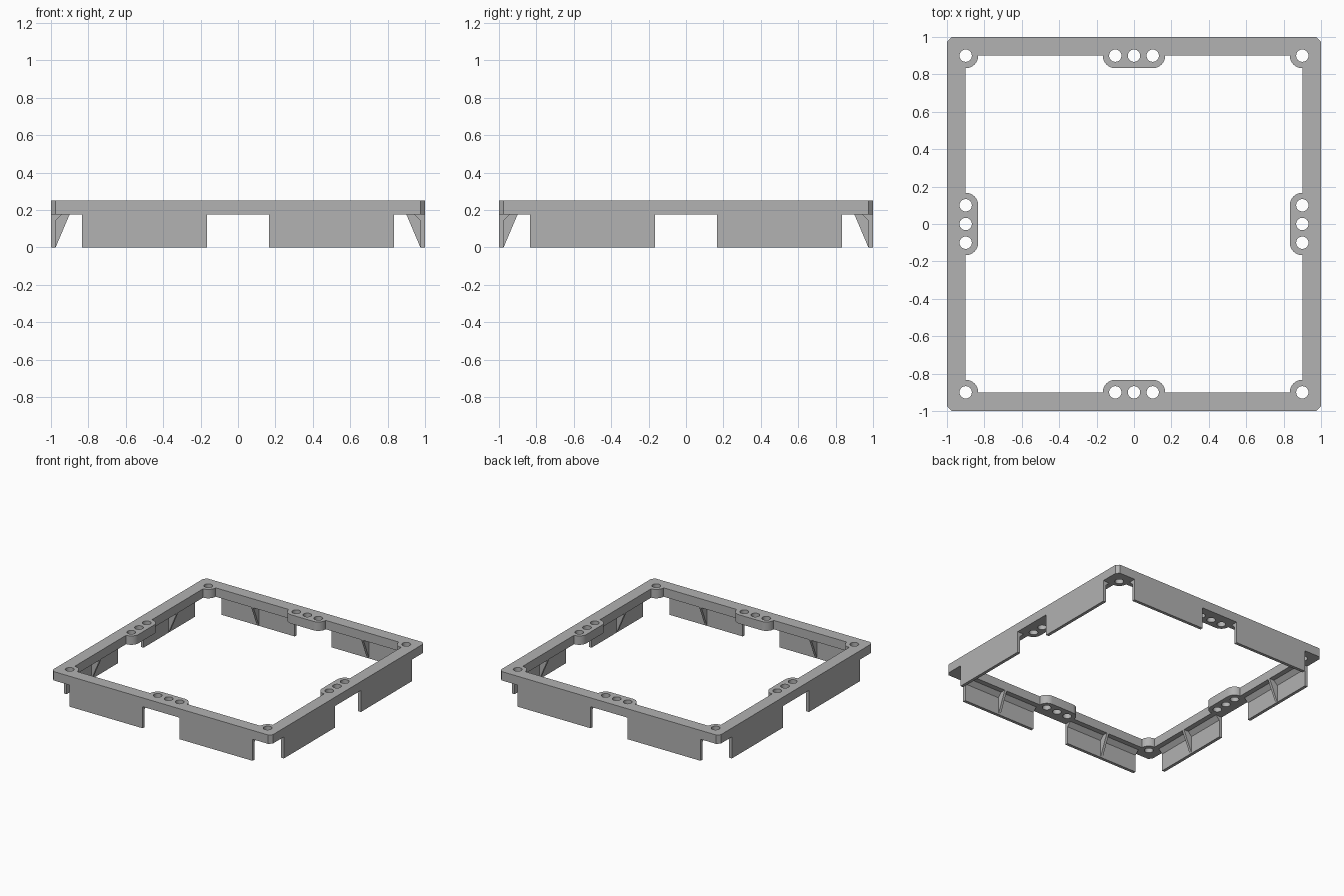
import bpy, bmesh
from math import radians, cos, sin
from mathutils import Matrix, Vector

default = bpy.data.objects.get("Cube")
if default:
    bpy.data.objects.remove(default)

HALF, INNER, TOP, UNDER = 1.0, 0.9, 0.25, 0.177
WALL, PAD, HOLE, CHAMFER = 0.975, 0.067, 0.033, 0.025

grey = bpy.data.materials.new("grey plastic")
grey.use_nodes = True
colour = (0.445, 0.445, 0.445, 1)
grey.diffuse_color = colour
grey.node_tree.nodes["Principled BSDF"].inputs["Base Color"].default_value = colour


def arc(cx, cy, r, start, end, steps):
    angles = [radians(start + (end - start) * i / steps) for i in range(steps + 1)]
    return [(cx + r * cos(a), cy + r * sin(a)) for a in angles]


def four_turns(points):
    """Repeat a run of 2D points on all four sides."""
    turned = []
    for k in range(4):
        m = Matrix.Rotation(radians(90 * k), 2)
        turned += [m @ Vector(p) for p in points]
    return turned


# Flat top frame: chamfered outline, opening with rounded pads, screw holes
outline = four_turns([(HALF, HALF - CHAMFER), (HALF - CHAMFER, HALF)])
opening = four_turns(arc(INNER, INNER, PAD, 270, 180, 10)
                     + arc(0.1, INNER, PAD, 0, -90, 10)
                     + arc(-0.1, INNER, PAD, -90, -180, 10))
loops = [outline, opening]
for x in (-0.1, 0, 0.1, INNER):
    for cx, cy in four_turns([(x, INNER)]):
        loops.append(arc(cx, cy, HOLE, 0, 360, 32)[:-1])

curve = bpy.data.curves.new("frame_profile", "CURVE")
curve.dimensions, curve.fill_mode = "2D", "BOTH"
curve.extrude = (TOP - UNDER) / 2
for loop in loops:
    spline = curve.splines.new("POLY")
    spline.points.add(len(loop) - 1)
    for point, (x, y) in zip(spline.points, loop):
        point.co = (x, y, 0, 1)
    spline.use_cyclic_u = True
helper = bpy.data.objects.new("frame_profile", curve)
bpy.context.collection.objects.link(helper)
bpy.context.view_layer.update()
evaluated = helper.evaluated_get(bpy.context.evaluated_depsgraph_get())
frame_mesh = bpy.data.meshes.new_from_object(evaluated)
bpy.data.objects.remove(helper)


def finish(name, bm, mesh):
    bmesh.ops.recalc_face_normals(bm, faces=bm.faces)
    bm.to_mesh(mesh)
    bm.free()
    mesh.materials.clear()
    mesh.materials.append(grey)
    ob = bpy.data.objects.new(name, mesh)
    bpy.context.collection.objects.link(ob)
    return ob


bm = bmesh.new()
bm.from_mesh(frame_mesh)
bmesh.ops.remove_doubles(bm, verts=bm.verts, dist=0.0001)
bmesh.ops.translate(bm, verts=bm.verts, vec=(0, 0, (TOP + UNDER) / 2))
frame = finish("top_frame", bm, frame_mesh)
bpy.ops.object.select_all(action="DESELECT")
frame.select_set(True)
bpy.context.view_layer.objects.active = frame
bpy.ops.object.shade_smooth_by_angle(angle=radians(30))


def prism(name, profile, start, end, turn):
    """Extrude an (outward, z) profile along one side of the frame."""
    bm = bmesh.new()
    face = bm.faces.new([bm.verts.new((r, start, z)) for r, z in profile])
    new = bmesh.ops.extrude_face_region(bm, geom=[face])["geom"]
    moved = [v for v in new if isinstance(v, bmesh.types.BMVert)]
    bmesh.ops.translate(bm, verts=moved, vec=(0, end - start, 0))
    bm.transform(Matrix.Rotation(radians(turn), 4, "Z"))
    finish(name, bm, bpy.data.meshes.new(name))


# Skirt walls with a chamfered root, each braced by a triangular rib
wall = [(HALF, 0), (HALF, UNDER), (WALL - 0.033, UNDER), (WALL, UNDER - 0.033), (WALL, 0)]
rib = [(WALL, 0), (WALL, UNDER), (INNER, UNDER)]
for k, side in enumerate(("left", "back", "right", "front")):
    for number, centre in enumerate((-0.5, 0.5), 1):
        prism(f"{side}_skirt_{number}", wall, centre - 0.333, centre + 0.333, 90 * k)
        prism(f"{side}_rib_{number}", rib, centre - 0.01, centre + 0.01, 90 * k)
